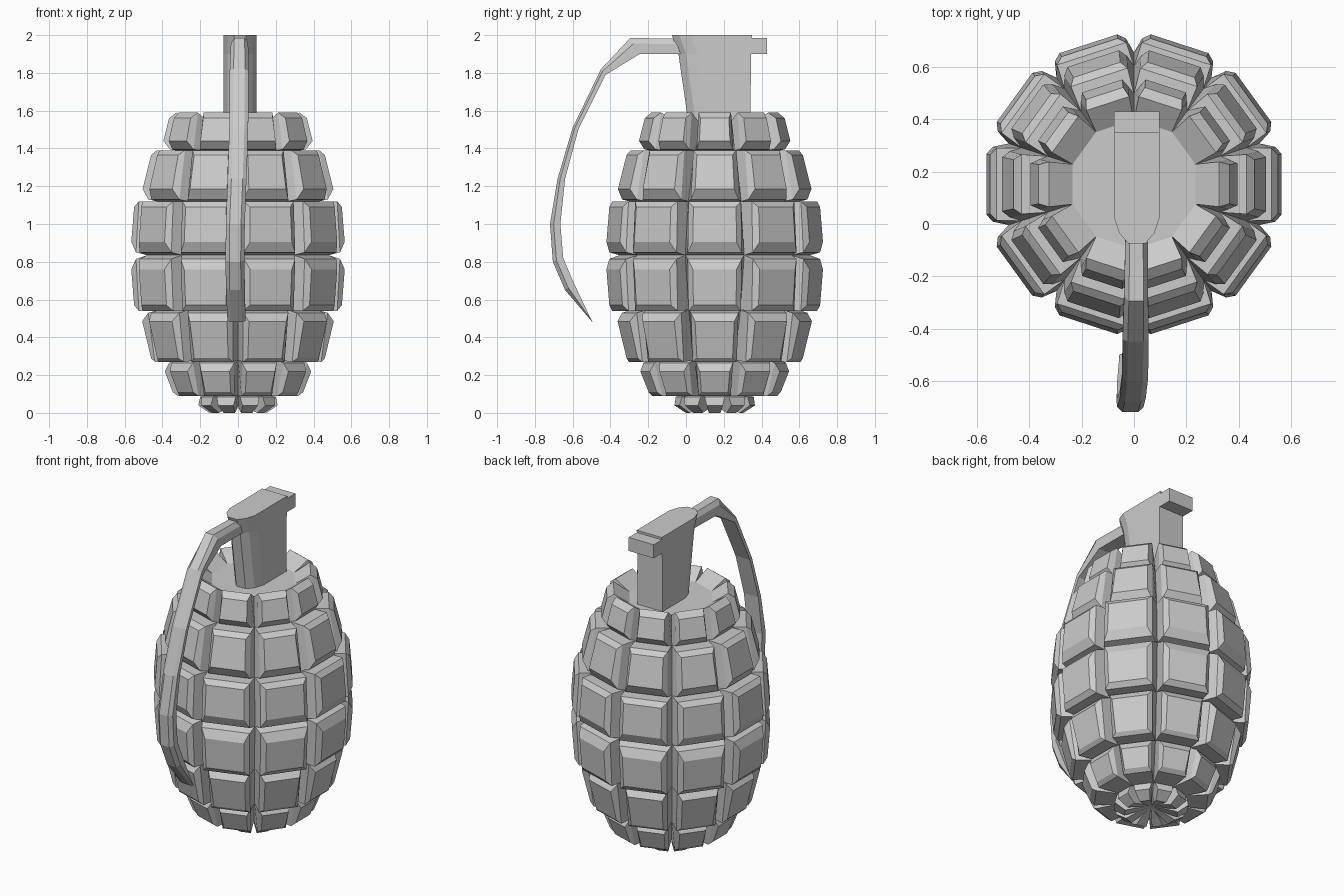
import bpy, bmesh, math
from mathutils import Vector

if "Cube" in bpy.data.objects:
    bpy.data.objects.remove(bpy.data.objects["Cube"])

CY = 0.152          # body axis in y
COLS = 10
HALF = math.tan(math.pi / COLS)


def finish(name, bm):
    bmesh.ops.remove_doubles(bm, verts=bm.verts, dist=0.0005)
    bmesh.ops.recalc_face_normals(bm, faces=bm.faces)
    me = bpy.data.meshes.new(name)
    bm.to_mesh(me)
    bm.free()
    ob = bpy.data.objects.new(name, me)
    bpy.context.collection.objects.link(ob)
    return ob


def loft(bm, rings, caps=True):
    vs = [[bm.verts.new(p) for p in r] for r in rings]
    n = len(vs[0])
    for a, b in zip(vs, vs[1:]):
        for i in range(n):
            bm.faces.new((a[i], a[(i + 1) % n], b[(i + 1) % n], b[i]))
    if caps:
        bm.faces.new(vs[0])
        bm.faces.new(vs[-1])
    return vs


# Body: groove points (radius, z) between the rows of blocks
groove = [(.02, .04), (.18, .09), (.33, .28), (.42, .545), (.48, .835),
          (.43, 1.12), (.33, 1.39), (.235, 1.53)]
# Each row: rim bottom, rim top, face bottom, face top
rows = [
    ((.09, .02), (.20, .085), (.15, 0), (.21, .04)),
    ((.32, .09), (.365, .265), (.345, .11), (.388, .22)),
    ((.44, .27), (.475, .53), (.46, .29), (.507, .485)),
    ((.525, .54), (.54, .815), (.55, .57), (.565, .76)),
    ((.54, .85), (.525, 1.12), (.565, .905), (.55, 1.09)),
    ((.475, 1.13), (.43, 1.39), (.505, 1.185), (.46, 1.365)),
    ((.36, 1.395), (.325, 1.59), (.395, 1.44), (.365, 1.56)),
]


def block_ring(lo, hi, k, ang):
    c, s = math.cos(ang), math.sin(ang)
    pts = []
    for (r, z), side in ((lo, -1), (lo, 1), (hi, 1), (hi, -1)):
        t = side * k * r
        pts.append((c * r - s * t, CY + s * r + c * t, z))
    return pts


bm = bmesh.new()
for col in range(COLS):
    ang = col * 2 * math.pi / COLS
    for i, (rb, rt, fb, ft) in enumerate(rows):
        vs = loft(bm, [block_ring(groove[i], groove[i + 1], HALF, ang),
                       block_ring(rb, rt, .265, ang),
                       block_ring(fb, ft, .205, ang)], caps=False)
        bm.faces.new(vs[-1])
# Close the top disc and the small bottom hole
for r, z in (groove[0], groove[-1]):
    bm.faces.new([bm.verts.new((r / math.cos(math.pi / COLS) * math.cos(a),
                                CY + r / math.cos(math.pi / COLS) * math.sin(a), z))
                  for a in ((j + .5) * 2 * math.pi / COLS for j in range(COLS))])
finish("segmented_body", bm)


# Neck: flat back, rounded front that leans forward towards the top
def neck_ring(front, back, z):
    x0, x1 = -.076, .098
    return [(x1, back, z), (x0, back, z), (x0, front + .10, z), (x0 + .02, front + .04, z),
            (x0 + .055, front, z), (x1 - .055, front, z), (x1 - .02, front + .04, z),
            (x1, front + .10, z)]


bm = bmesh.new()
loft(bm, [neck_ring(.015, .34, 1.52), neck_ring(-.04, .345, 1.9), neck_ring(-.075, .35, 2.0)])
finish("neck", bm)


def box(name, lo, hi):
    bm = bmesh.new()
    loft(bm, [[(lo[0], lo[1], z), (hi[0], lo[1], z), (hi[0], hi[1], z), (lo[0], hi[1], z)]
              for z in (lo[2], hi[2])])
    finish(name, bm)


# Block at the back of the neck
box("rear_lug", (-.076, .33, 1.9), (.098, .43, 1.985))

# Lever: strip with chamfered outer face; outer y,z / inner y,z / centre x / half width
stations = [
    (.00, 1.98, .00, 1.90, .010, .042),
    (-.295, 1.985, -.245, 1.90, .008, .046),
    (-.45, 1.82, -.425, 1.79, .006, .050),
    (-.60, 1.51, -.57, 1.50, .004, .050),
    (-.68, 1.24, -.64, 1.24, -.005, .050),
    (-.72, 1.00, -.665, 1.00, -.014, .050),
    (-.705, .80, -.65, .82, -.016, .050),
    (-.64, .65, -.595, .69, -.014, .050),
    (-.495, .48, -.505, .50, -.008, .048),
]
bm = bmesh.new()
rings = []
for oy, oz, iy, iz, cx, w in stations:
    o, n = Vector((0, oy, oz)), Vector((0, iy, iz))
    m = o.lerp(n, .35)
    rings.append([(cx + x, p.y, p.z) for x, p in
                  ((-w, n), (-w, m), (-w * .6, o), (w * .6, o), (w, m), (w, n))])
loft(bm, rings)
finish("lever", bm)
